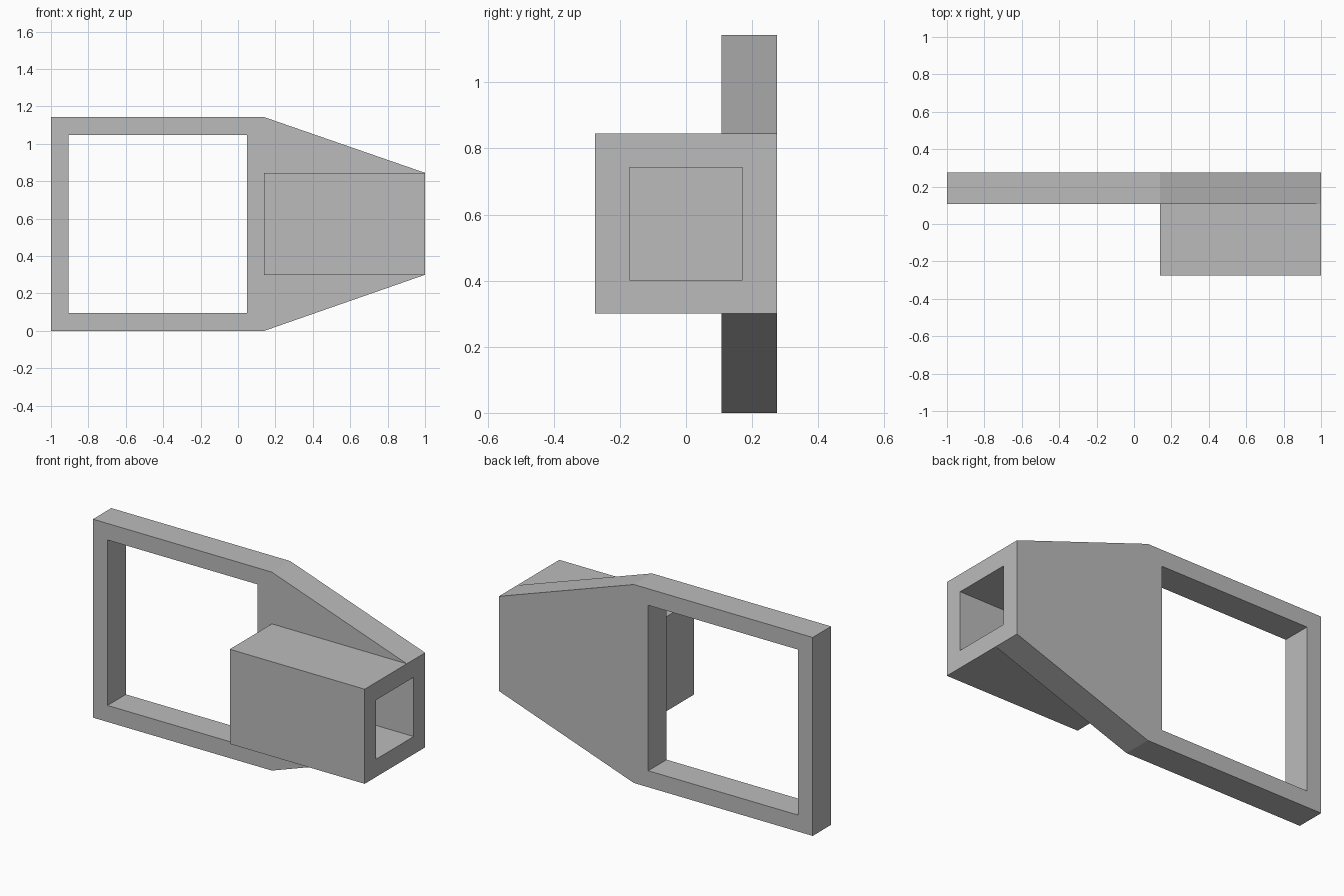
import bpy
import bmesh

if "Cube" in bpy.data.objects:
    bpy.data.objects.remove(bpy.data.objects["Cube"], do_unlink=True)

# Key dimensions
BACK, PLATE_FRONT, BOX_FRONT = 0.275, 0.108, -0.275
HEIGHT, KNEE = 1.143, 0.14
BOX_LOW, BOX_HIGH = 0.3, 0.845

grey = bpy.data.materials.new("plain grey")
grey.use_nodes = True
color = (0.5, 0.5, 0.5, 1)
grey.diffuse_color = color
grey.node_tree.nodes["Principled BSDF"].inputs["Base Color"].default_value = color


def prism(name, outline, front, back):
    """Extrude an (x, z) outline from front to back along y."""
    bm = bmesh.new()
    face = bm.faces.new([bm.verts.new((x, front, z)) for x, z in outline])
    extruded = bmesh.ops.extrude_face_region(bm, geom=[face])
    verts = [v for v in extruded["geom"] if isinstance(v, bmesh.types.BMVert)]
    bmesh.ops.translate(bm, vec=(0, back - front, 0), verts=verts)
    bmesh.ops.recalc_face_normals(bm, faces=bm.faces)
    mesh = bpy.data.meshes.new(name)
    bm.to_mesh(mesh)
    bm.free()
    mesh.materials.append(grey)
    obj = bpy.data.objects.new(name, mesh)
    bpy.context.collection.objects.link(obj)
    return obj


def box(name, x0, x1, y0, y1, z0, z1):
    return prism(name, [(x0, z0), (x1, z0), (x1, z1), (x0, z1)], y0, y1)


def combine(target, tool, operation):
    """Apply a boolean and discard the tool object."""
    tool.hide_render = True
    mod = target.modifiers.new(operation.lower(), "BOOLEAN")
    mod.operation, mod.solver, mod.object = operation, "EXACT", tool
    bpy.context.view_layer.objects.active = target
    bpy.ops.object.modifier_apply(modifier=mod.name)
    bpy.data.objects.remove(tool, do_unlink=True)


# Flat plate that tapers toward the socket end
frame = prism("frame_with_socket",
              [(-1, 0), (KNEE, 0), (1, BOX_LOW), (1, BOX_HIGH), (KNEE, HEIGHT), (-1, HEIGHT)],
              PLATE_FRONT, BACK)

# Large square window
combine(frame, box("window_cutter", -0.907, 0.048, -0.5, 0.5, 0.095, 1.048), "DIFFERENCE")

# Square socket block, flush with the back of the plate
combine(frame, box("socket_block", KNEE, 1, BOX_FRONT, BACK, BOX_LOW, BOX_HIGH), "UNION")

# Blind square pocket in the end of the block
combine(frame, box("pocket_cutter", 0.24, 1.2, -0.171, 0.171, 0.402, 0.743), "DIFFERENCE")
